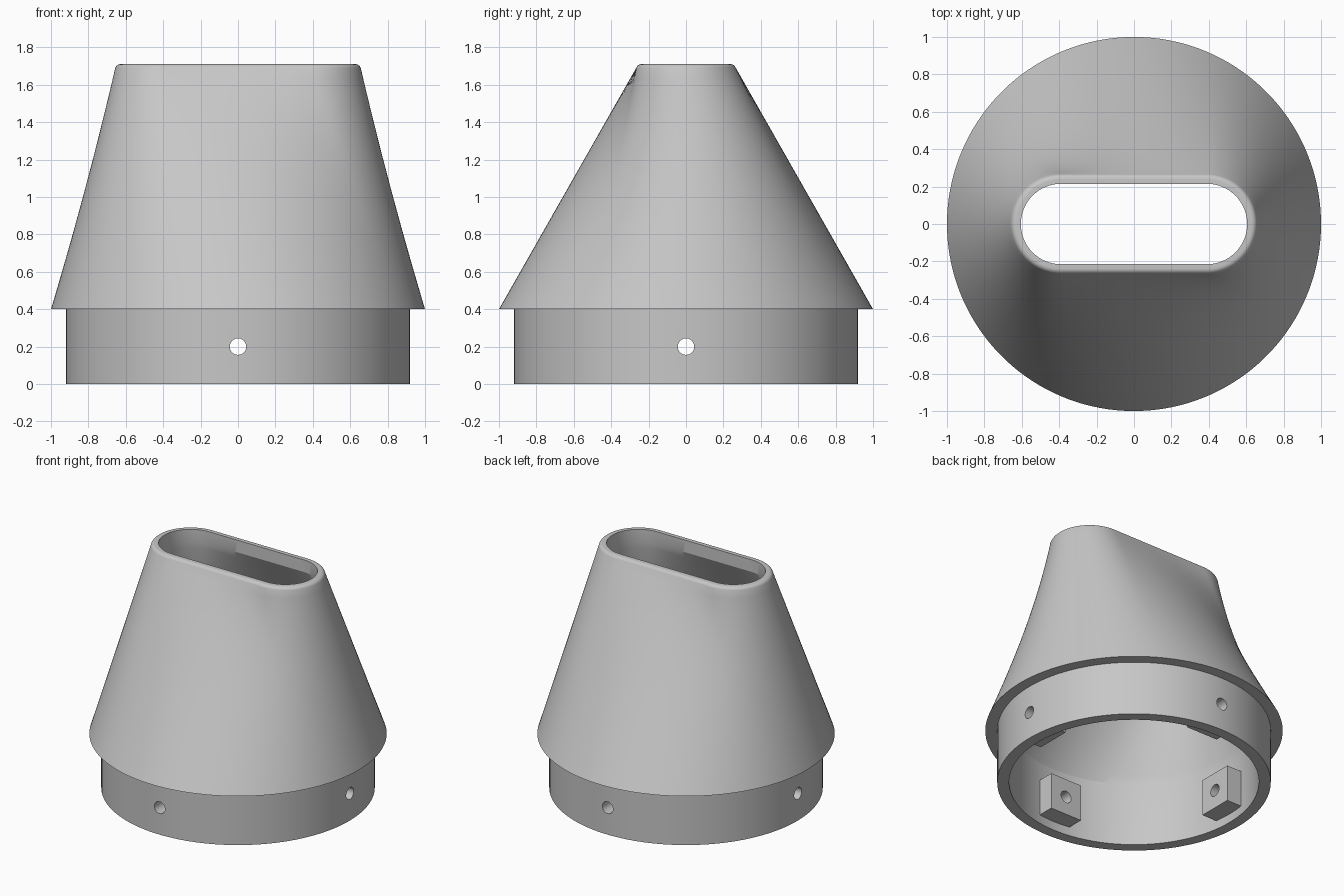
import bpy
import bmesh
from math import sin, cos, pi, radians
from mathutils import Matrix, Vector

SEGMENTS = 144
TWIST = radians(17)      # offset between the round base and the slot
HALF_SLOT = 0.39         # half length of the slot's straight sides

if "Cube" in bpy.data.objects:
    bpy.data.objects.remove(bpy.data.objects["Cube"])

grey = bpy.data.materials.new("plain_grey")
grey.use_nodes = True
colour = (0.57, 0.57, 0.57, 1)
grey.diffuse_color = colour
grey.node_tree.nodes["Principled BSDF"].inputs["Base Color"].default_value = colour


def circle(radius, z):
    return [Vector((radius * cos(2 * pi * i / SEGMENTS + TWIST),
                    radius * sin(2 * pi * i / SEGMENTS + TWIST), z))
            for i in range(SEGMENTS)]


def slot(radius, z):
    """Rounded slot, evenly stepped along its length from the +x end."""
    ref = 0.27
    arc, line = pi * ref, 2 * HALF_SLOT
    half = arc + line
    points = []
    for i in range(SEGMENTS):
        s = 2 * half * i / SEGMENTS + arc / 2
        side = 1 if s % (2 * half) < half else -1
        s %= half
        if s <= arc:
            a = s / ref - pi / 2
            x, y = HALF_SLOT + radius * cos(a), radius * sin(a)
        else:
            x, y = HALF_SLOT - (s - arc), radius
        points.append(Vector((side * x, side * y, z)))
    return points


def blend(a, b, steps):
    return [[p.lerp(q, k / steps) for p, q in zip(a, b)] for k in range(steps + 1)]


def new_object(name, bm):
    bmesh.ops.recalc_face_normals(bm, faces=bm.faces)
    mesh = bpy.data.meshes.new(name)
    bm.to_mesh(mesh)
    bm.free()
    mesh.materials.append(grey)
    obj = bpy.data.objects.new(name, mesh)
    bpy.context.collection.objects.link(obj)
    return obj


def combine(target, tool, operation):
    mod = target.modifiers.new(operation.lower(), 'BOOLEAN')
    mod.operation = operation
    mod.solver = 'EXACT'
    mod.object = tool
    bpy.context.view_layer.objects.active = target
    bpy.ops.object.modifier_apply(modifier=mod.name)
    bpy.data.objects.remove(tool)


# Hollow shell: outer loft, rounded lip, inner loft and collar
lip = []
for k in range(8):
    a = radians(20 + 10 * k)
    lip.append(slot(0.238 + 0.03 * cos(a), 1.68 + 0.03 * sin(a)))
rings = blend(circle(1.0, 0.4), lip[0], 24) + lip[1:]
rings.append(slot(0.215, 1.71))
rings += blend(slot(0.215, 1.62), circle(0.84, 0.47), 24)
rings += [circle(0.84, 0), circle(0.92, 0), circle(0.92, 0.4)]

bm = bmesh.new()
loops = [[bm.verts.new(p) for p in ring] for ring in rings]
for lower, upper in zip(loops, loops[1:] + loops[:1]):
    for i in range(SEGMENTS):
        j = (i + 1) % SEGMENTS
        bm.faces.new((lower[i], lower[j], upper[j], upper[i]))
nozzle = new_object("nozzle_shell", bm)

# Four screw blocks on the inside of the collar
bm = bmesh.new()
for k in range(4):
    turn = Matrix.Rotation(k * pi / 2, 4, 'Z')
    place = Matrix.Translation((0.79, 0, 0.2)) @ Matrix.Diagonal((0.16, 0.26, 0.27, 1))
    bmesh.ops.create_cube(bm, size=1, matrix=turn @ place)
combine(nozzle, new_object("screw_blocks", bm), 'UNION')

# Screw holes straight through the collar and blocks
bm = bmesh.new()
for k in range(4):
    turn = Matrix.Rotation(k * pi / 2, 4, 'Z')
    place = Matrix.Translation((0.8, 0, 0.2)) @ Matrix.Rotation(pi / 2, 4, 'Y')
    bmesh.ops.create_cone(bm, cap_ends=True, segments=32, radius1=0.044,
                          radius2=0.044, depth=0.5, matrix=turn @ place)
cutter = new_object("hole_cutter", bm)
cutter.hide_render = True
combine(nozzle, cutter, 'DIFFERENCE')

# Smooth shading with crisp edges
bpy.ops.object.select_all(action='DESELECT')
nozzle.select_set(True)
bpy.context.view_layer.objects.active = nozzle
bpy.ops.object.shade_smooth_by_angle(angle=radians(22))
